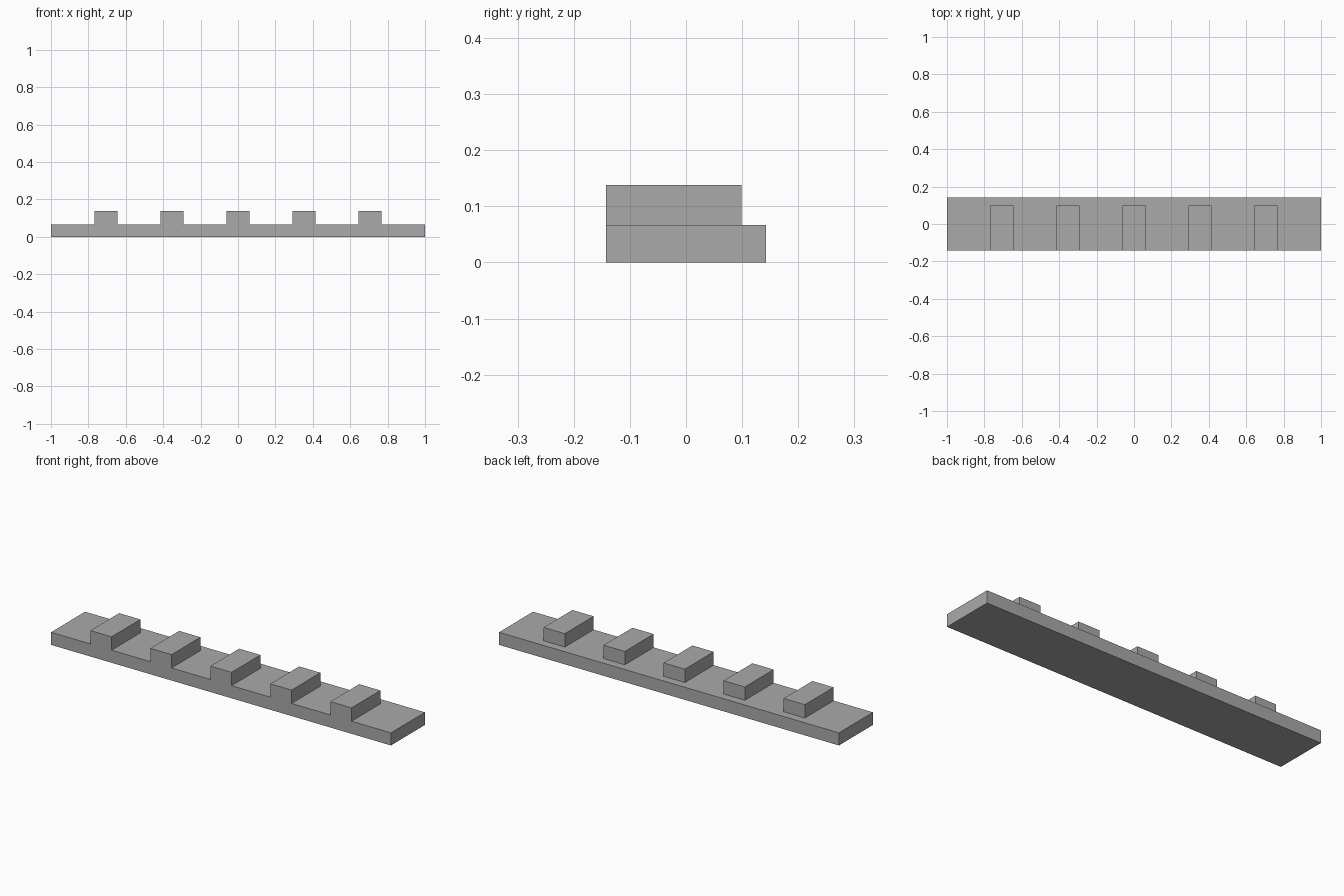
import bpy
import bmesh

cube = bpy.data.objects.get("Cube")
if cube:
    bpy.data.objects.remove(cube)

HALF_DEPTH = 0.143
BLOCK_BACK = 0.099
BASE_TOP = 0.067
BLOCK_TOP = 0.138
BLOCK_WIDTH = 0.125
SPACING = 0.353
BLOCKS = 5

# Plain grey material
grey = bpy.data.materials.new("plain grey")
grey.use_nodes = True
colour = (0.4, 0.4, 0.4, 1)
grey.diffuse_color = colour
grey.node_tree.nodes["Principled BSDF"].inputs["Base Color"].default_value = colour

# Grid lines that mark the ends of the bar and the edges of each block
xs = [-1, 1]
for i in range(BLOCKS):
    centre = (i - (BLOCKS - 1) / 2) * SPACING
    xs += [centre - BLOCK_WIDTH / 2, centre + BLOCK_WIDTH / 2]
xs.sort()
ys = [-HALF_DEPTH, BLOCK_BACK, HALF_DEPTH]

# Top surface of the bar
bm = bmesh.new()
grid = [[bm.verts.new((x, y, BASE_TOP)) for y in ys] for x in xs]
block_faces = []
top_faces = []
for i in range(len(xs) - 1):
    for j in range(len(ys) - 1):
        face = bm.faces.new((grid[i][j], grid[i + 1][j],
                             grid[i + 1][j + 1], grid[i][j + 1]))
        top_faces.append(face)
        if i % 2 == 1 and j == 0:
            block_faces.append(face)


def extrude(faces, height, keep):
    result = bmesh.ops.extrude_face_region(bm, geom=faces, use_keep_orig=keep)
    verts = [g for g in result["geom"] if isinstance(g, bmesh.types.BMVert)]
    bmesh.ops.translate(bm, verts=verts, vec=(0, 0, height))


# Thicken the bar downwards, then raise the blocks along its front edge
extrude(top_faces, -BASE_TOP, True)
extrude(block_faces, BLOCK_TOP - BASE_TOP, False)
bmesh.ops.delete(bm, geom=[f for f in block_faces if f.is_valid], context="FACES_ONLY")
bmesh.ops.recalc_face_normals(bm, faces=bm.faces)
bmesh.ops.dissolve_limit(bm, angle_limit=0.01, verts=bm.verts, edges=bm.edges)

mesh = bpy.data.meshes.new("notched_bar")
bm.to_mesh(mesh)
bm.free()
mesh.materials.append(grey)
bar = bpy.data.objects.new("notched_bar", mesh)
bpy.context.collection.objects.link(bar)
